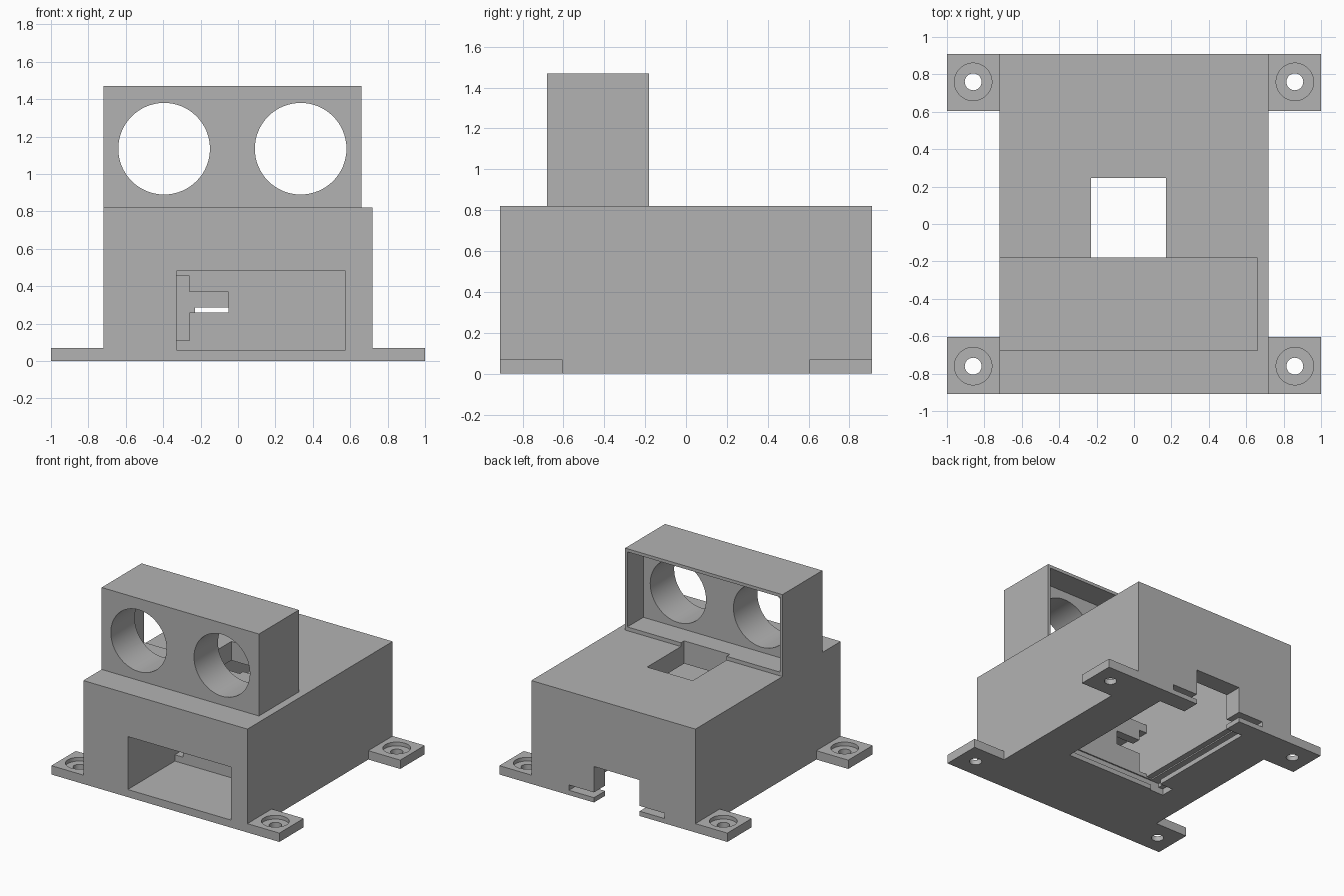
import bpy, math

if "Cube" in bpy.data.objects:
    bpy.data.objects.remove(bpy.data.objects["Cube"])

grey = bpy.data.materials.new("plain_grey")
grey.diffuse_color = (0.45, 0.45, 0.45, 1)
grey.use_nodes = True
grey.node_tree.nodes["Principled BSDF"].inputs["Base Color"].default_value = grey.diffuse_color


def box(name, x0, x1, y0, y1, z0, z1):
    bpy.ops.mesh.primitive_cube_add(
        size=1, location=((x0 + x1) / 2, (y0 + y1) / 2, (z0 + z1) / 2))
    ob = bpy.context.object
    ob.name = name
    ob.scale = (x1 - x0, y1 - y0, z1 - z0)
    bpy.ops.object.transform_apply(location=True, rotation=True, scale=True)
    ob.data.materials.append(grey)
    return ob


def cylinder(name, r, depth, loc, along_y=False):
    rot = (math.pi / 2, 0, 0) if along_y else (0, 0, 0)
    bpy.ops.mesh.primitive_cylinder_add(
        vertices=64, radius=r, depth=depth, location=loc, rotation=rot)
    ob = bpy.context.object
    ob.name = name
    bpy.ops.object.transform_apply(location=True, rotation=True, scale=True)
    ob.data.materials.append(grey)
    return ob


def cut(target, cutters, operation='DIFFERENCE'):
    for c in cutters:
        bpy.ops.object.select_all(action='DESELECT')
        bpy.context.view_layer.objects.active = target
        target.select_set(True)
        m = target.modifiers.new("cut", 'BOOLEAN')
        m.operation = operation
        m.solver = 'EXACT'
        m.object = c
        bpy.ops.object.modifier_apply(modifier=m.name)
        bpy.data.objects.remove(c)


# Main case and the sensor housing on top, fused into one shell
case = box("case", -0.72, 0.72, -0.91, 0.91, 0, 0.82)
housing = box("housing", -0.72, 0.66, -0.68, -0.18, 0.82, 1.47)
cut(case, [housing], 'UNION')

# Housing: rear recess and two round eye tunnels
cut(case, [
    box("recess", -0.70, 0.64, -0.38, -0.1, 0.85, 1.445),
    cylinder("tunnel_a", 0.245, 0.6, (-0.395, -0.6, 1.135), True),
    cylinder("tunnel_b", 0.245, 0.6, (0.335, -0.6, 1.135), True),
])

# Case: inner chamber, its forward shelf, the roof hole and the front pocket
cut(case, [
    box("chamber", -0.33, 0.40, -0.25, 0.77, 0.08, 0.67),
    box("shelf_space", -0.33, 0.40, -0.6, -0.2, 0.52, 0.67),
    box("roof_hole", -0.23, 0.17, -0.22, 0.245, 0.6, 0.855),
    box("pocket", -0.33, 0.575, -1.0, -0.32, 0.06, 0.48),
])

# Case: T-shaped slot between pocket and chamber
cut(case, [
    box("slot_upright", -0.33, -0.26, -0.36, -0.2, 0.11, 0.455),
    box("slot_arm", -0.27, -0.05, -0.36, -0.2, 0.26, 0.37),
])

# Case: floor opening, sliding lid groove and rear cable notch
cut(case, [
    box("floor_opening", -0.375, 0.40, -0.25, 0.77, -0.1, 0.09),
    box("lid_groove", -0.45, 0.39, -0.26, 1.0, 0.038, 0.08),
    box("floor_notch", -0.49, -0.37, -0.26, -0.15, -0.1, 0.05),
    box("rear_notch", -0.23, 0.17, 0.7, 1.0, -0.1, 0.285),
])

# Corner mounting tabs with counterbored screw holes
tabs = []
for sx, side in ((-1, "left"), (1, "right")):
    for sy, end in ((-1, "front"), (1, "rear")):
        xs = sorted((sx * 0.72, sx * 1.0))
        ys = sorted((sy * 0.605, sy * 0.91))
        tab = box(f"{end}_{side}_tab", *xs, *ys, 0, 0.07)
        cx, cy = sx * 0.86, sy * 0.76
        cut(tab, [
            cylinder("screw_hole", 0.045, 0.4, (cx, cy, 0)),
            cylinder("counterbore", 0.1, 0.1, (cx, cy, 0.09)),
        ])
        tabs.append(tab)

# Smooth round walls, keep hard edges
bpy.ops.object.select_all(action='DESELECT')
for ob in [case] + tabs:
    ob.select_set(True)
bpy.context.view_layer.objects.active = case
bpy.ops.object.shade_smooth_by_angle(angle=math.radians(30))
